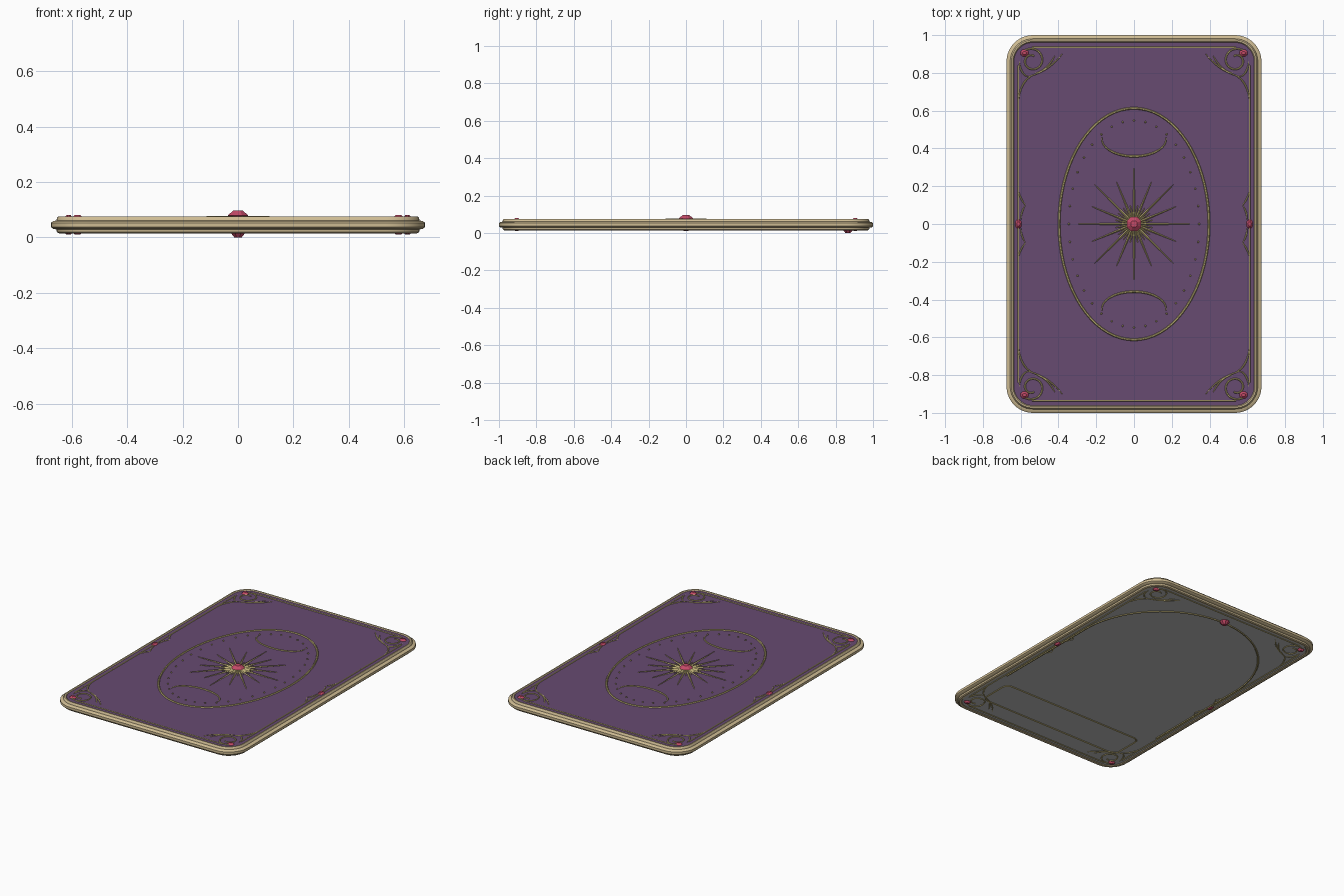
import bpy, bmesh
from math import sin, cos, pi, radians
from mathutils import Matrix, Vector

if "Cube" in bpy.data.objects:
    bpy.data.objects.remove(bpy.data.objects["Cube"])

HALF_X, HALF_Y, CORNER = 0.675, 1.0, 0.14
TOP, BOTTOM = 0.07, 0.021


def material(name, rgb):
    m = bpy.data.materials.new(name)
    m.use_nodes = True
    m.diffuse_color = (*rgb, 1)
    m.node_tree.nodes["Principled BSDF"].inputs["Base Color"].default_value = (*rgb, 1)
    return m


pale_gold = material("pale gold", (0.62, 0.50, 0.29))
line_gold = material("line gold", (0.50, 0.42, 0.18))
purple = material("purple", (0.135, 0.07, 0.165))
ruby = material("ruby", (0.56, 0.07, 0.14))
back_grey = material("light grey", (0.52, 0.52, 0.51))


def finish(bm, name, mat, smooth=False):
    bmesh.ops.recalc_face_normals(bm, faces=bm.faces)
    mesh = bpy.data.meshes.new(name)
    bm.to_mesh(mesh)
    bm.free()
    mesh.materials.append(mat)
    ob = bpy.data.objects.new(name, mesh)
    bpy.context.collection.objects.link(ob)
    if smooth:
        select(ob)
        bpy.ops.object.shade_smooth_by_angle(angle=radians(35))
    return ob


def select(ob):
    bpy.ops.object.select_all(action='DESELECT')
    ob.select_set(True)
    bpy.context.view_layer.objects.active = ob


def round_rect(hx, hy, r, n=10, cy=0):
    pts = []
    for q, (sx, sy) in enumerate([(1, 1), (-1, 1), (-1, -1), (1, -1)]):
        for i in range(n + 1):
            a = (q + i / n) * pi / 2
            pts.append((sx * (hx - r) + r * cos(a), cy + sy * (hy - r) + r * sin(a)))
    return pts


def card_outline(inset):
    return round_rect(HALF_X - inset, HALF_Y - inset, CORNER - inset)


def loft(profile, name, mat, closed=False, smooth=False):
    """Stack card outlines given as (inset, z); cap the ends or close the loop."""
    bm = bmesh.new()
    rings = [[bm.verts.new((x, y, z)) for x, y in card_outline(d)] for d, z in profile]
    pairs = list(zip(rings, rings[1:]))
    if closed:
        pairs.append((rings[-1], rings[0]))
    for a, b in pairs:
        for i in range(len(a)):
            j = (i + 1) % len(a)
            bm.faces.new((a[i], a[j], b[j], b[i]))
    if not closed:
        bm.faces.new(rings[0])
        bm.faces.new(rings[-1])
    return finish(bm, name, mat, smooth)


def tubes(name, paths, z, radius, closed=False, taper=False, mat=line_gold):
    """Thin raised wires lying on a panel."""
    cu = bpy.data.curves.new(name, 'CURVE')
    cu.dimensions = '3D'
    cu.bevel_depth = radius
    cu.bevel_resolution = 1
    cu.use_fill_caps = True
    for path in paths:
        sp = cu.splines.new('POLY')
        sp.points.add(len(path) - 1)
        sp.use_cyclic_u = closed
        for i, (p, (x, y)) in enumerate(zip(sp.points, path)):
            p.co = (x, y, z, 1)
            if taper:
                p.radius = 0.35 + 0.65 * sin(pi * i / (len(path) - 1))
    cu.materials.append(mat)
    ob = bpy.data.objects.new(name, cu)
    bpy.context.collection.objects.link(ob)
    select(ob)
    bpy.ops.object.convert(target='MESH')
    bpy.ops.object.shade_smooth_by_angle(angle=radians(50))


def arc(cx, cy, rx, ry, a0, a1, n=32):
    steps = [radians(a0 + (a1 - a0) * i / n) for i in range(n + 1)]
    return [(cx + rx * cos(a), cy + ry * sin(a)) for a in steps]


def bezier(p0, p1, p2, n=12):
    p0, p1, p2 = map(Vector, (p0, p1, p2))
    return [tuple(p0 * (1 - t) ** 2 + p1 * 2 * t * (1 - t) + p2 * t * t)
            for t in (i / n for i in range(n + 1))]


def four_way(paths):
    return [[(sx * x, sy * y) for x, y in p] for p in paths for sx in (1, -1) for sy in (1, -1)]


def gems(name, places, z, rx, ry, height):
    """Cut stones with a flat table; a negative height points down."""
    bm = bmesh.new()
    for x, y in places:
        stone = bmesh.ops.create_cone(bm, cap_ends=True, segments=8, radius1=1, radius2=0.45, depth=1)
        m = (Matrix.Translation((x, y, z + height / 2)) @ Matrix.Diagonal((rx, ry, height, 1))
             @ Matrix.Rotation(pi / 8, 4, 'Z'))
        bmesh.ops.transform(bm, matrix=m, verts=stone['verts'])
    finish(bm, name, ruby)


# Stepped frame around the card
loft([(0.046, 0.022), (0.041, 0.017), (0.028, 0.015), (0.021, 0.019), (0.019, 0.029),
      (0.007, 0.031), (0, 0.037), (0, 0.053), (0.007, 0.059), (0.019, 0.061),
      (0.021, 0.07), (0.026, 0.075), (0.034, 0.075), (0.04, 0.069), (0.046, 0.045)],
     "frame", pale_gold, closed=True, smooth=True)

# Front and back panels
loft([(0.038, 0.045), (0.038, TOP)], "front_panel", purple)
loft([(0.038, 0.045), (0.038, BOTTOM)], "back_panel", back_grey)

# Corner scrollwork, borders and side brackets shared by both faces
spiral = [(0.54 + (0.068 - 0.0012 * i) * cos(0.6 + i * 0.22),
           0.865 + (0.068 - 0.0012 * i) * sin(0.6 + i * 0.22)) for i in range(36)]
leaves = [bezier((0.38, 0.9), (0.45, 0.81), (0.56, 0.78)),
          bezier((0.61, 0.66), (0.6, 0.76), (0.53, 0.79)),
          bezier((0.42, 0.89), (0.46, 0.81), (0.52, 0.80)),
          bezier((0.56, 0.78), (0.6, 0.79), (0.608, 0.86))]
bracket = [bezier((0.61, 0.17), (0.60, 0.13), (0.575, 0.1), 6),
           bezier((0.575, 0.1), (0.60, 0.06), (0.598, 0.025), 6)]
borders = [[(0.612, -0.84), (0.612, 0.84)], [(-0.612, -0.84), (-0.612, 0.84)],
           [(-0.54, 0.935), (0.54, 0.935)], [(-0.54, -0.935), (0.54, -0.935)]]
corners = [(sx * 0.58, sy * 0.905) for sx in (1, -1) for sy in (1, -1)]
sides = [(-0.612, 0), (0.612, 0)]
for face, z, up in (("front", TOP, 1), ("back", BOTTOM, -1)):
    tubes(face + "_corner_scrolls", four_way([spiral]), z, 0.0045)
    tubes(face + "_corner_leaves", four_way(leaves), z, 0.0045, taper=True)
    tubes(face + "_side_brackets", four_way(bracket), z, 0.004, taper=True)
    tubes(face + "_border", borders, z, 0.004)
    gems(face + "_corner_gems", corners, z, 0.023, 0.02, up * 0.011)
    gems(face + "_side_gems", sides, z, 0.018, 0.027, up * 0.011)

# Front oval medallion with crescents
tubes("oval_ring", [arc(0, 0, 0.397, 0.613, 0, 355, 71)], TOP, 0.0065, closed=True)
tubes("crescents", [arc(0, s * 0.45, 0.17, 0.092, s * 175, s * 365) for s in (1, -1)],
      TOP, 0.006, taper=True)

# Dots inside the oval
bm = bmesh.new()
for i in range(36):
    a = 2 * pi * i / 36
    at = Matrix.Translation((0.345 * cos(a), 0.548 * sin(a), TOP))
    bmesh.ops.create_icosphere(bm, subdivisions=1, radius=0.006, matrix=at)
finish(bm, "oval_dots", line_gold)

# Sunburst of tapering rays
bm = bmesh.new()
for i in range(32):
    length = 0.295 if i % 4 == 0 else 0.24 if i % 2 == 0 else 0.1
    ray = bmesh.ops.create_cone(bm, cap_ends=True, segments=4, radius1=0.008,
                                radius2=0.0015, depth=length)
    m = (Matrix.Translation((0, 0, TOP + 0.001)) @ Matrix.Rotation(2 * pi * i / 32, 4, 'Z')
         @ Matrix.Translation((length / 2, 0, 0)) @ Matrix.Rotation(pi / 2, 4, 'Y'))
    bmesh.ops.transform(bm, matrix=m, verts=ray['verts'])
finish(bm, "sunburst", line_gold)
gems("centre_gem", [(0, 0)], TOP + 0.009, 0.041, 0.041, 0.018)
gems("centre_gem_base", [(0, 0)], TOP + 0.009, 0.041, 0.041, -0.012)

# Back arch, name plate outline and crown gem
arch = [(0.6, -0.5)] + arc(0, 0.255, 0.6, 0.6, 0, 180, 40) + [(-0.6, -0.5)]
tubes("back_arch", [arch], BOTTOM, 0.006)
tubes("back_plate_outline", [round_rect(0.53, 0.115, 0.04, 6, cy=-0.7)], BOTTOM, 0.005, closed=True)
gems("back_crown_gem", [(0, 0.866)], BOTTOM, 0.032, 0.032, -BOTTOM)
